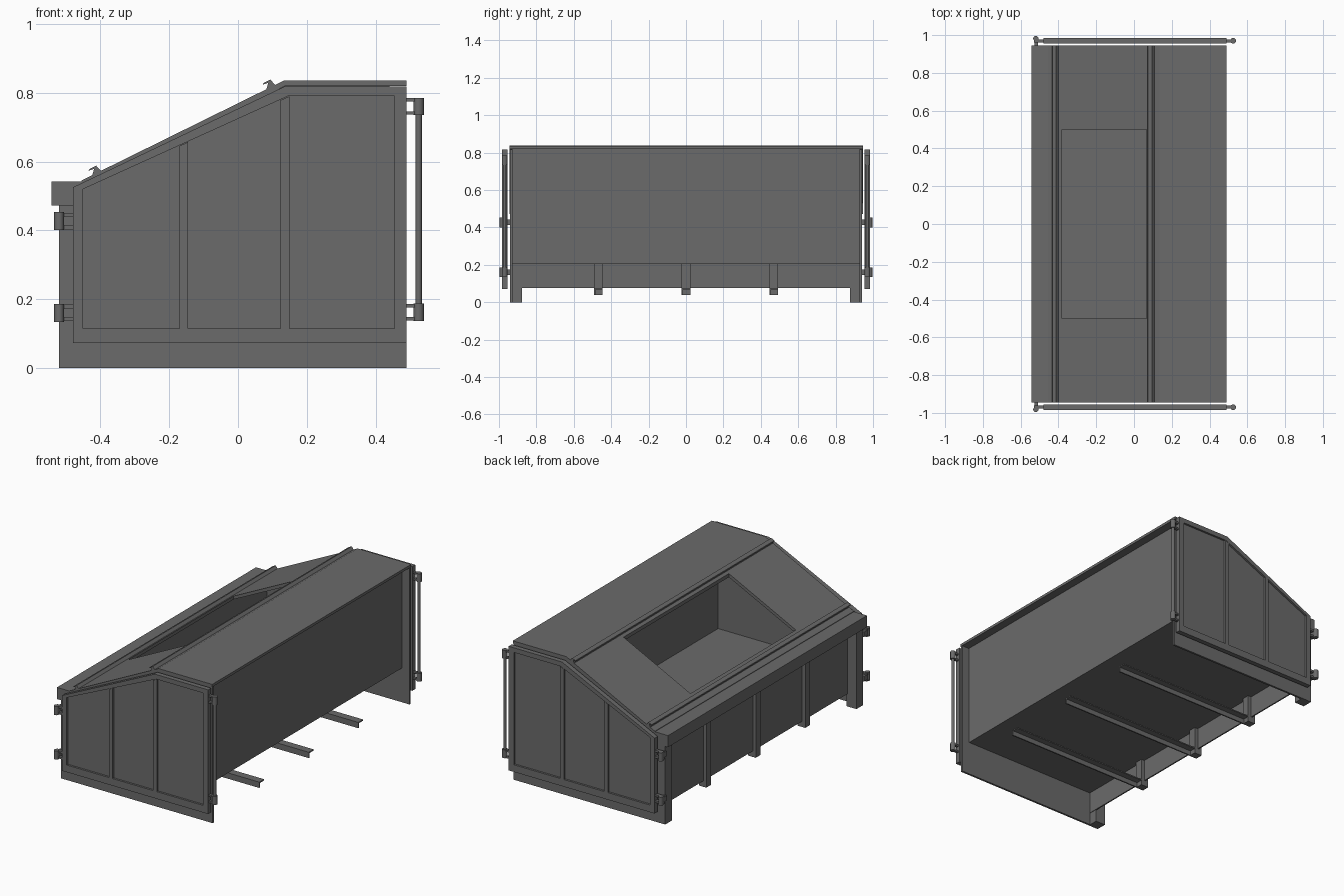
import bpy, bmesh
from mathutils import Vector

if "Cube" in bpy.data.objects:
    bpy.data.objects.remove(bpy.data.objects["Cube"])

# Dark grey paint
paint = bpy.data.materials.new("dark_grey_paint")
paint.diffuse_color = (.145, .145, .145, 1)
paint.use_nodes = True
paint.node_tree.nodes["Principled BSDF"].inputs["Base Color"].default_value = paint.diffuse_color


def finish(bm, name):
    bmesh.ops.recalc_face_normals(bm, faces=bm.faces)
    me = bpy.data.meshes.new(name)
    bm.to_mesh(me)
    bm.free()
    me.materials.append(paint)
    ob = bpy.data.objects.new(name, me)
    bpy.context.collection.objects.link(ob)
    return ob


def prism(name, pts, y0, y1):
    """Extrude an x-z profile from y0 to y1."""
    bm = bmesh.new()
    f = bm.faces.new([bm.verts.new((x, y0, z)) for x, z in pts])
    r = bmesh.ops.extrude_face_region(bm, geom=[f])
    bmesh.ops.translate(bm, vec=(0, y1 - y0, 0),
                        verts=[v for v in r["geom"] if isinstance(v, bmesh.types.BMVert)])
    return finish(bm, name)


def box(name, x0, x1, y0, y1, z0, z1):
    return prism(name, [(x0, z0), (x1, z0), (x1, z1), (x0, z1)], y0, y1)


def ring(name, outer, inner, y0, y1):
    """Flat frame between two matching x-z outlines."""
    bm = bmesh.new()
    loops = [[bm.verts.new((x, y, z)) for x, z in p]
             for p, y in ((outer, y0), (inner, y0), (inner, y1), (outer, y1))]
    n = len(outer)
    for a in range(4):
        p, q = loops[a], loops[(a + 1) % 4]
        for i in range(n):
            j = (i + 1) % n
            bm.faces.new((p[i], p[j], q[j], q[i]))
    return finish(bm, name)


def rod(name, a, b, radius, sides=16):
    """Cylinder from point a to point b."""
    a, b = Vector(a), Vector(b)
    bm = bmesh.new()
    bmesh.ops.create_cone(bm, cap_ends=True, segments=sides, radius1=radius,
                          radius2=radius, depth=(b - a).length)
    bm.transform((b - a).to_track_quat("Z", "Y").to_matrix().to_4x4())
    bmesh.ops.translate(bm, vec=(a + b) / 2, verts=bm.verts)
    for f in bm.faces:
        f.smooth = len(f.verts) == 4
    for e in bm.edges:
        if any(len(f.verts) > 4 for f in e.link_faces):
            e.smooth = False
    return finish(bm, name)


def cut(ob, cutter):
    m = ob.modifiers.new("cut", "BOOLEAN")
    m.operation, m.solver, m.object = "DIFFERENCE", "EXACT", cutter
    cutter.hide_render = True
    cutter.hide_set(True)


# Container body with long left skirt and raised floor
hull = prism("hull", [(-.46, .075), (-.452, .075), (-.452, .205), (.44, .205), (.44, .822),
                      (.135, .822), (-.46, .531)], -.93, .93)

# Bent roof sheet
roof = prism("roof", [(-.455, .528), (.138, .82), (.49, .82), (.49, .836),
                      (.135, .836), (-.455, .545)], -.945, .945)

# Hollow inside, open through the sloped roof
cut(hull, prism("cavity_cutter", [(-.452, .212), (.432, .212), (.432, .815), (.137, .815),
                                  (-.452, .527)], -.922, .922))
opening = box("opening_cutter", -.38, .065, -.5, .5, .46, 1.0)
cut(hull, opening)
cut(roof, opening)

# Lip beam along the low left edge
box("left_lip", -.542, -.45, -.945, .945, .472, .542)

# Cover guide rails on the slope: bent strip on a short foot
section = [(0, 0), (-.02, -.01), (-.022, -.015), (-.006, -.009), (-.012, -.03),
           (.004, -.022), (.013, -.022), (.018, -.02)]
for name, px, pz in (("lower_guide_rail", -.412, .588), ("upper_guide_rail", .094, .838)):
    prism(name, [(px + a, pz + b) for a, b in section], -.945, .945)

# Cross beams (angle section) with posts up the left wall
for i, y in enumerate((-.47, 0, .47)):
    box(f"beam_flange_{i}", -.48, .487, y - .023, y + .023, .068, .075)
    box(f"beam_web_{i}", -.48, .487, y - .023, y - .015, .04, .069)
    box(f"left_post_{i}", -.48, -.455, y - .023, y + .023, .04, .48)
    box(f"inner_post_{i}", -.456, -.43, y - .023, y + .023, .04, .207)

outline = [(-.48, .072), (.49, .072), (.49, .818), (.135, .818), (-.48, .525)]
inset = [(-.45, .115), (.455, .115), (.455, .79), (.145, .79), (-.45, .52)]

for s, side in ((-1, "front"), (1, "back")):
    # End wall, its skid plate and corner post
    prism(f"{side}_end_wall", outline, s * .928, s * .94)
    box(f"{side}_skid", -.52, .49, s * .928, s * .94, 0, .08)
    box(f"{side}_corner_post", -.52, -.455, s * .876, s * .94, 0, .48)

    # Door: sheet, frame and two ribs
    prism(f"{side}_door_sheet", outline, s * .957, s * .972)
    ring(f"{side}_door_frame", outline, inset, s * .955, s * .984)
    for k, (x0, x1, z0, z1) in enumerate(((-.17, -.145, .645, .657), (.123, .15, .778, .79))):
        prism(f"{side}_door_rib_{k}", [(x0, .115), (x1, .115), (x1, z1), (x0, z0)],
              s * .96, s * .984)

    # Hinges on the left corner
    for k, z in enumerate((.16, .427)):
        rod(f"{side}_hinge_pin_{k}", (-.52, s * .982, z - .026), (-.52, s * .982, z + .026), .014)
        for d in (-.018, .018):
            box(f"{side}_hinge_leaf_{k}", -.53, -.475, s * .96, s * .978, z + d - .006, z + d + .006)
        box(f"{side}_hinge_arm_{k}", -.528, -.508, s * .935, s * .975, z - .015, z + .015)

    # Locking bar on the right edge with its two brackets
    rod(f"{side}_lock_bar", (.525, s * .97, .14), (.525, s * .97, .785), .009)
    for k, z in enumerate((.162, .76)):
        rod(f"{side}_lock_collar_{k}", (.525, s * .97, z - .025), (.525, s * .97, z + .025), .015)
        for d in (-.019, .019):
            box(f"{side}_lock_bracket_{k}", .48, .525, s * .962, s * .978, z + d - .005, z + d + .005)
